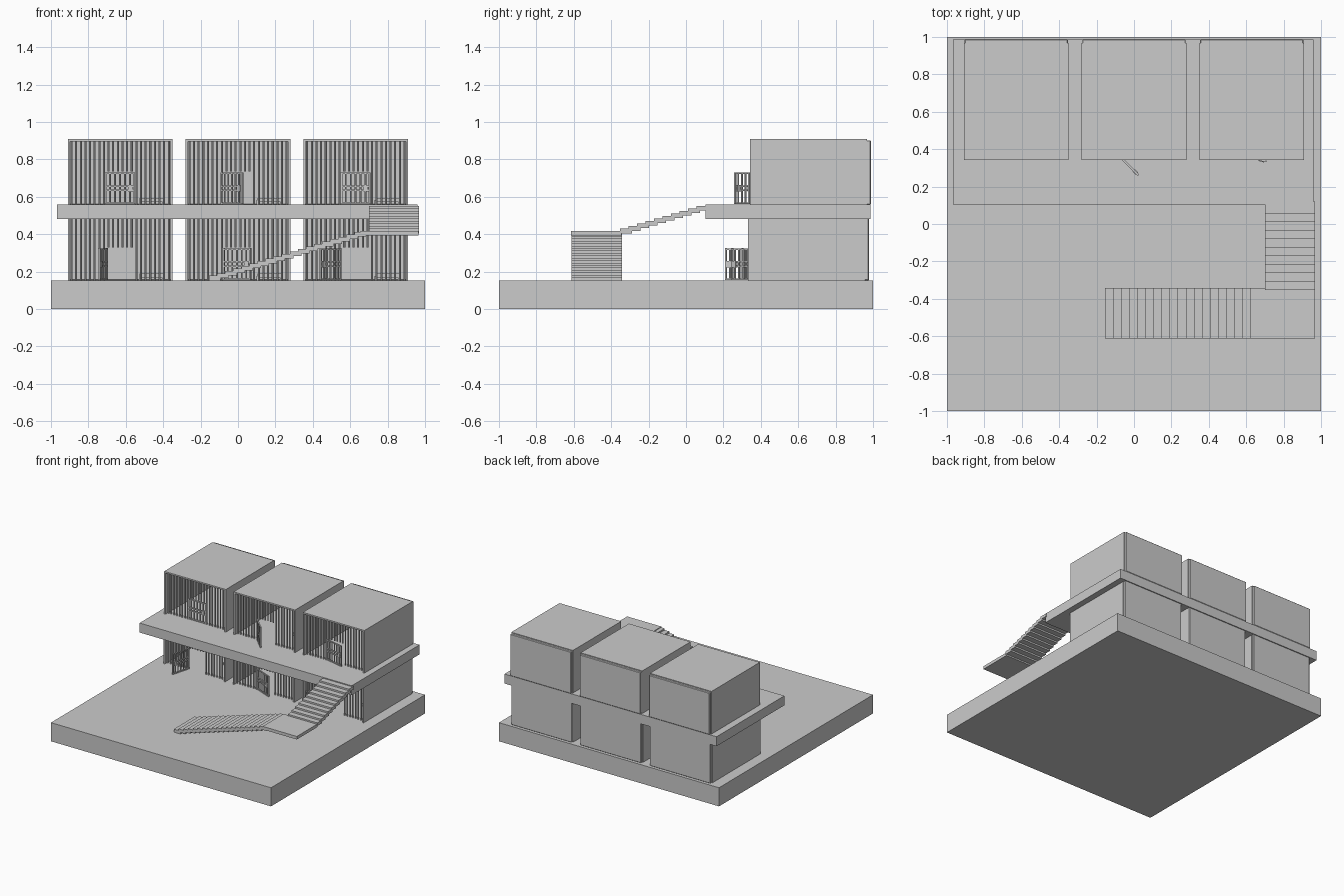
import bpy, bmesh
from math import atan2
from mathutils import Matrix, Vector

if "Cube" in bpy.data.objects:
    bpy.data.objects.remove(bpy.data.objects["Cube"])


def add_box(bm, x0, x1, y0, y1, z0, z1):
    m = (Matrix.Translation(((x0 + x1) / 2, (y0 + y1) / 2, (z0 + z1) / 2))
         @ Matrix.Diagonal((x1 - x0, y1 - y0, z1 - z0, 1)))
    bmesh.ops.create_cube(bm, size=1, matrix=m)


def add_bar(bm, x, y, z0, z1, r=0.0055):
    bmesh.ops.create_cone(bm, cap_ends=True, segments=8, radius1=r, radius2=r,
                          depth=z1 - z0, matrix=Matrix.Translation((x, y, (z0 + z1) / 2)))


def finish(bm, name, matrix=None):
    me = bpy.data.meshes.new(name)
    bm.to_mesh(me)
    bm.free()
    ob = bpy.data.objects.new(name, me)
    bpy.context.collection.objects.link(ob)
    if matrix:
        ob.matrix_world = matrix
    return ob


def boxes(name, *dims):
    bm = bmesh.new()
    for d in dims:
        add_box(bm, *d)
    return finish(bm, name)


H = 0.35          # cell height
DOOR_H = 0.172    # door height
DOOR_W = 0.162    # door width


def door(name, hinge, tip, z):
    bm = bmesh.new()
    t = 0.005
    # frame and lock rails
    for x in (0, DOOR_W - 0.009):
        add_box(bm, x, x + 0.009, -t, t, 0.003, DOOR_H)
    for h in (0.003, 0.072, 0.095, DOOR_H - 0.009):
        add_box(bm, 0, DOOR_W, -t, t, h, h + 0.008)
    # lock plate
    add_box(bm, 0.125, 0.15, -0.009, 0.009, 0.07, 0.105)
    for i in range(1, 6):
        add_bar(bm, DOOR_W * i / 6, 0, 0.005, DOOR_H - 0.003, 0.005)
    d = Vector(tip) - Vector(hinge)
    finish(bm, name, Matrix.Translation((*hinge, z)) @ Matrix.Rotation(atan2(d.y, d.x), 4, 'Z'))


def cell(tag, cx, z, dy):
    x0, x1 = cx - 0.28, cx + 0.28
    y0, y1 = 0.342 + dy, 0.968 + dy
    w = 0.012
    top = z + H
    # side walls and roof
    boxes("cell_shell_" + tag,
          (x0, x0 + w, y0, y1, z, top - w),
          (x1 - w, x1, y0, y1, z, top - w),
          (x0, x1, y0, y1, top - w, top))
    # back wall panel
    panel = boxes("back_wall_" + tag, (x0 + 0.004, x1 - 0.004, y1 - 0.006, y1 + 0.02, z, top - 0.006))
    bev = panel.modifiers.new("edge", 'BEVEL')
    bev.width = 0.004
    # front bars, shortened above the doorway
    bm = bmesh.new()
    by = 0.372 + dy
    d0, d1 = cx - 0.085, cx + 0.085
    n = 22
    for i in range(n):
        x = x0 + 0.02 + (x1 - x0 - 0.04) * i / (n - 1)
        add_bar(bm, x, by, z + DOOR_H + 0.005 if d0 < x < d1 else z, top - w)
    finish(bm, "front_bars_" + tag)
    # bunk with mattress and legs
    bx0, bx1, ya, yb = cx + 0.1, cx + 0.235, 0.58 + dy, 0.94 + dy
    dims = [(bx0, bx1, ya, yb, z + 0.016, z + 0.024),
            (bx0 + 0.004, bx1 - 0.004, ya + 0.004, yb - 0.004, z + 0.024, z + 0.036)]
    for x in (bx0, bx1 - 0.01):
        for y in (ya, yb - 0.01):
            dims.append((x, x + 0.01, y, y + 0.01, z, z + 0.016))
    boxes("bunk_" + tag, *dims)


# ground block and walkway slab
boxes("base", (-1, 1, -1, 1, 0, 0.153))
boxes("upper_walkway", (-0.968, 0.96, 0.105, 0.986, 0.48, 0.558))

# six cells; each door as hinge and tip points
doors = {
    (0, 0): ((-0.70, 0.365), (-0.742, 0.21)),
    (1, 0): ((-0.08, 0.362), (0.07, 0.30)),
    (2, 0): ((0.55, 0.362), (0.442, 0.245)),
    (0, 1): ((-0.712, 0.372), (-0.55, 0.372)),
    (1, 1): ((-0.09, 0.375), (0.025, 0.26)),
    (2, 1): ((0.55, 0.372), (0.71, 0.335)),
}
for (c, f), (hinge, tip) in doors.items():
    tag = ("left", "middle", "right")[c] + ("_lower", "_upper")[f]
    z = (0.153, 0.558)[f]
    cell(tag, (-0.63, 0, 0.63)[c], z, (-0.01, 0)[f])
    door("door_" + tag, hinge, tip, z)

# lower flight of overlapping treads
N = 19
bm = bmesh.new()
for i in range(N):
    x = -0.155 + 0.0432 * i
    zt = 0.178 + 0.0130 * i
    add_box(bm, x, x + 0.062, -0.612, -0.342, zt - 0.025, zt)
finish(bm, "lower_stairs")

# landing
boxes("stair_landing", (0.655, 0.965, -0.615, -0.345, 0.393, 0.418))

# upper flight
bm = bmesh.new()
for i in range(10):
    y = -0.353 + 0.0455 * i
    zt = 0.43 + 0.0134 * i
    add_box(bm, 0.70, 0.968, y, y + 0.064, zt - 0.025, zt)
finish(bm, "upper_stairs")
